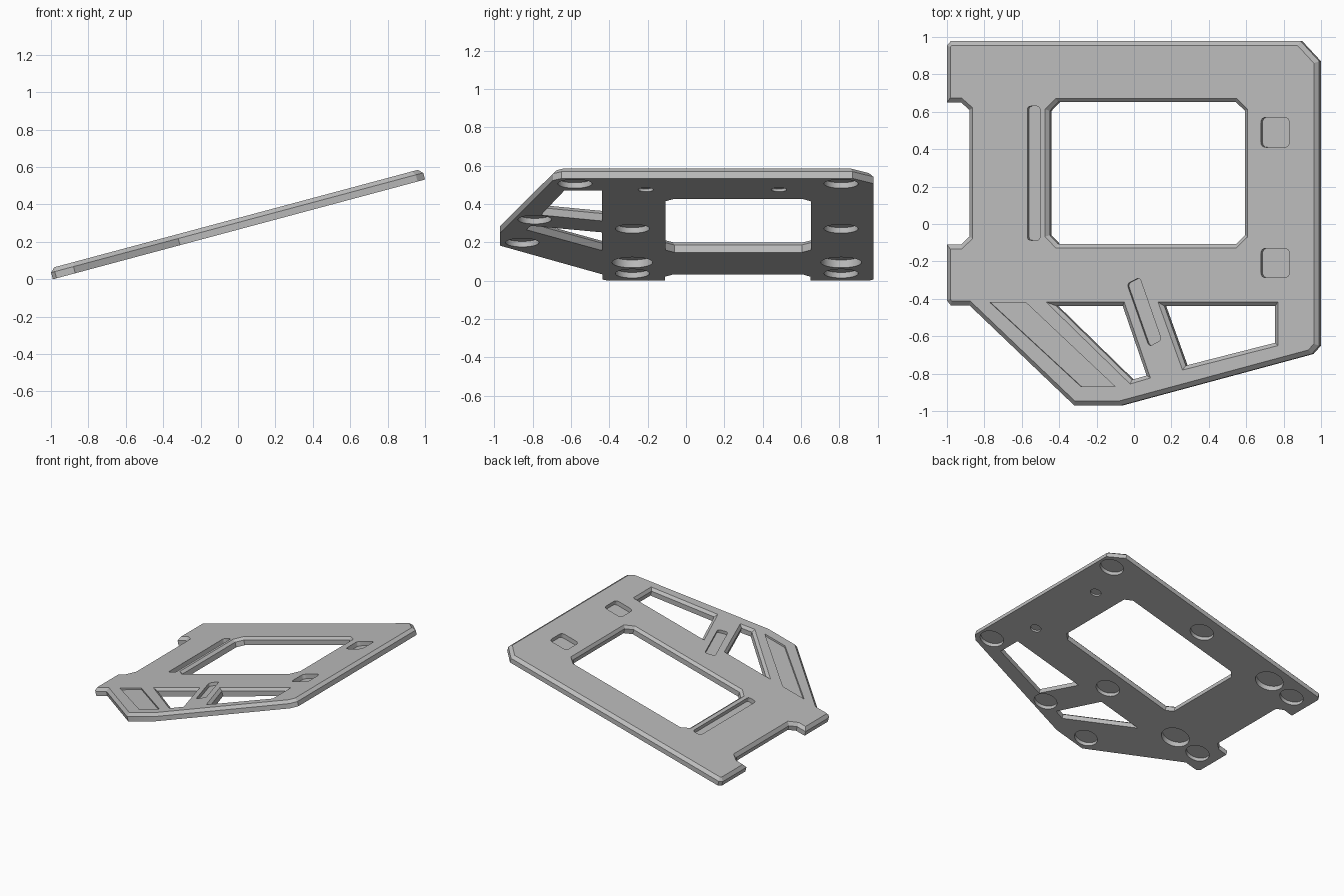
import bpy, bmesh, math
from mathutils import Matrix, Vector

if "Cube" in bpy.data.objects:
    bpy.data.objects.remove(bpy.data.objects["Cube"])

TILT = math.radians(15)
C, S = math.cos(TILT), math.sin(TILT)
T = 0.06                                   # plate thickness
PLACE = Matrix.Translation((0, 0, 0.99 * math.tan(TILT))) @ Matrix.Rotation(-TILT, 4, 'Y')

grey = bpy.data.materials.new("grey")
grey.diffuse_color = (0.5, 0.5, 0.5, 1)
grey.use_nodes = True
grey.node_tree.nodes["Principled BSDF"].inputs["Base Color"].default_value = grey.diffuse_color


def flat(points, shift=0.0):
    """Plan positions to positions along the tilted plate."""
    return [Vector(((x + shift) / C, y)) for x, y in points]


def offset(pts, d):
    """Mitred outward offset of a polygon."""
    n = len(pts)
    area = sum(pts[i - 1].x * pts[i].y - pts[i].x * pts[i - 1].y for i in range(n))
    sign = 1 if area > 0 else -1
    out = []
    for i in range(n):
        a = (pts[i] - pts[i - 1]).normalized()
        b = (pts[(i + 1) % n] - pts[i]).normalized()
        na, nb = Vector((a.y, -a.x)) * sign, Vector((b.y, -b.x)) * sign
        out.append(pts[i] + (na + nb) * (d / (1 + na.dot(nb))))
    return out


def rounded(pts, r, steps=4):
    """Round every corner with a small curve."""
    out = []
    for i, p in enumerate(pts):
        a = p + (pts[i - 1] - p).normalized() * r
        b = p + (pts[(i + 1) % len(pts)] - p).normalized() * r
        for k in range(steps + 1):
            t = k / steps
            out.append(a * (1 - t) ** 2 + p * (2 * t * (1 - t)) + b * t ** 2)
    return out


def circle(x, y, r, n=48):
    return [Vector((x / C + r * math.cos(i * math.tau / n), y + r * math.sin(i * math.tau / n)))
            for i in range(n)]


def prism(name, pts, levels):
    """Stack the polygon through (height, outward offset) levels."""
    bm = bmesh.new()
    rings = [[bm.verts.new((p.x, p.y, w)) for p in offset(pts, d)] for w, d in levels]
    n = len(pts)
    for lo, hi in zip(rings, rings[1:]):
        for i in range(n):
            j = (i + 1) % n
            bm.faces.new((lo[i], lo[j], hi[j], hi[i]))
    bm.faces.new(rings[0][::-1])
    bm.faces.new(rings[-1])
    bmesh.ops.recalc_face_normals(bm, faces=bm.faces)
    mesh = bpy.data.meshes.new(name)
    bm.to_mesh(mesh)
    bm.free()
    mesh.materials.append(grey)
    ob = bpy.data.objects.new(name, mesh)
    bpy.context.collection.objects.link(ob)
    return ob


# plate outline with a bevelled top rim
outline = [(-0.99, 0.955), (-0.97, 0.978), (0.90, 0.978), (1.0, 0.87), (1.0, -0.65),
           (0.96, -0.695), (-0.06, -0.97), (-0.31, -0.97), (-0.87, -0.435), (-0.97, -0.435),
           (-0.99, -0.41), (-0.99, -0.11), (-0.915, -0.11), (-0.87, -0.067), (-0.87, 0.61),
           (-0.915, 0.65), (-0.99, 0.65)]
plate = prism("base_plate", flat(outline), [(0, 0), (0.037, 0), (T, -0.024)])
cutters = []

# through openings with bevelled upper edges
window = [(-0.395, 0.652), (0.555, 0.652), (0.604, 0.605), (0.604, -0.06),
          (0.555, -0.108), (-0.395, -0.108), (-0.44, -0.06), (-0.44, 0.605)]
left_gap = [(-0.405, -0.438), (-0.05, -0.438), (0.078, -0.81), (0.0, -0.833)]
right_gap = [(0.172, -0.438), (0.765, -0.438), (0.765, -0.635), (0.287, -0.757)]
for name, pts in (("window", window), ("left_gap", left_gap), ("right_gap", right_gap)):
    cutters.append(prism(name, flat(pts), [(-0.03, 0), (0.04, 0), (0.08, 0.04)]))

# recesses in the top face
recesses = [
    ([(-0.77, -0.42), (-0.578, -0.42), (-0.10, -0.87), (-0.283, -0.87)], 0, 0.015),
    ([(-0.57, 0.63), (-0.503, 0.63), (-0.503, -0.087), (-0.57, -0.087)], 0.02, 0.035),
    ([(-0.038, -0.32), (0.03, -0.285), (0.147, -0.62), (0.08, -0.655)], 0.02, 0.025),
    ([(0.678, 0.57), (0.83, 0.57), (0.83, 0.41), (0.678, 0.41)], 0.03, 0.035),
    ([(0.678, -0.13), (0.83, -0.13), (0.83, -0.287), (0.678, -0.287)], 0.03, 0.035),
]
for pts, r, depth in recesses:
    pts = flat(pts, T * S)
    cutters.append(prism("recess", rounded(pts, r) if r else pts, [(T - depth, 0), (0.09, 0)]))

# round pockets in the underside: x, y, radius, depth
pockets = [(0.896, -0.58, 0.089, 0.03), (0.896, 0.81, 0.089, 0.03),
           (0.02, -0.28, 0.089, 0.03), (0.02, 0.81, 0.089, 0.03),
           (-0.853, -0.28, 0.089, 0.03), (-0.853, 0.81, 0.089, 0.03),
           (0.198, -0.79, 0.087, 0.03), (-0.25, -0.855, 0.087, 0.03),
           (-0.637, -0.28, 0.106, 0.042), (-0.637, 0.81, 0.106, 0.042),
           (0.78, -0.21, 0.04, 0.015), (0.78, 0.485, 0.04, 0.015)]
for x, y, r, depth in pockets:
    cutters.append(prism("pocket", circle(x, y, r), [(-0.03, 0), (depth, 0)]))

# cut everything out of the plate, then tilt it
bpy.context.view_layer.objects.active = plate
plate.select_set(True)
for cutter in cutters:
    mod = plate.modifiers.new("cut", 'BOOLEAN')
    mod.operation, mod.solver, mod.object = 'DIFFERENCE', 'EXACT', cutter
    bpy.ops.object.modifier_apply(modifier=mod.name)
    bpy.data.objects.remove(cutter, do_unlink=True)
plate.data.transform(PLACE)
bpy.ops.object.shade_smooth_by_angle(angle=math.radians(20))
